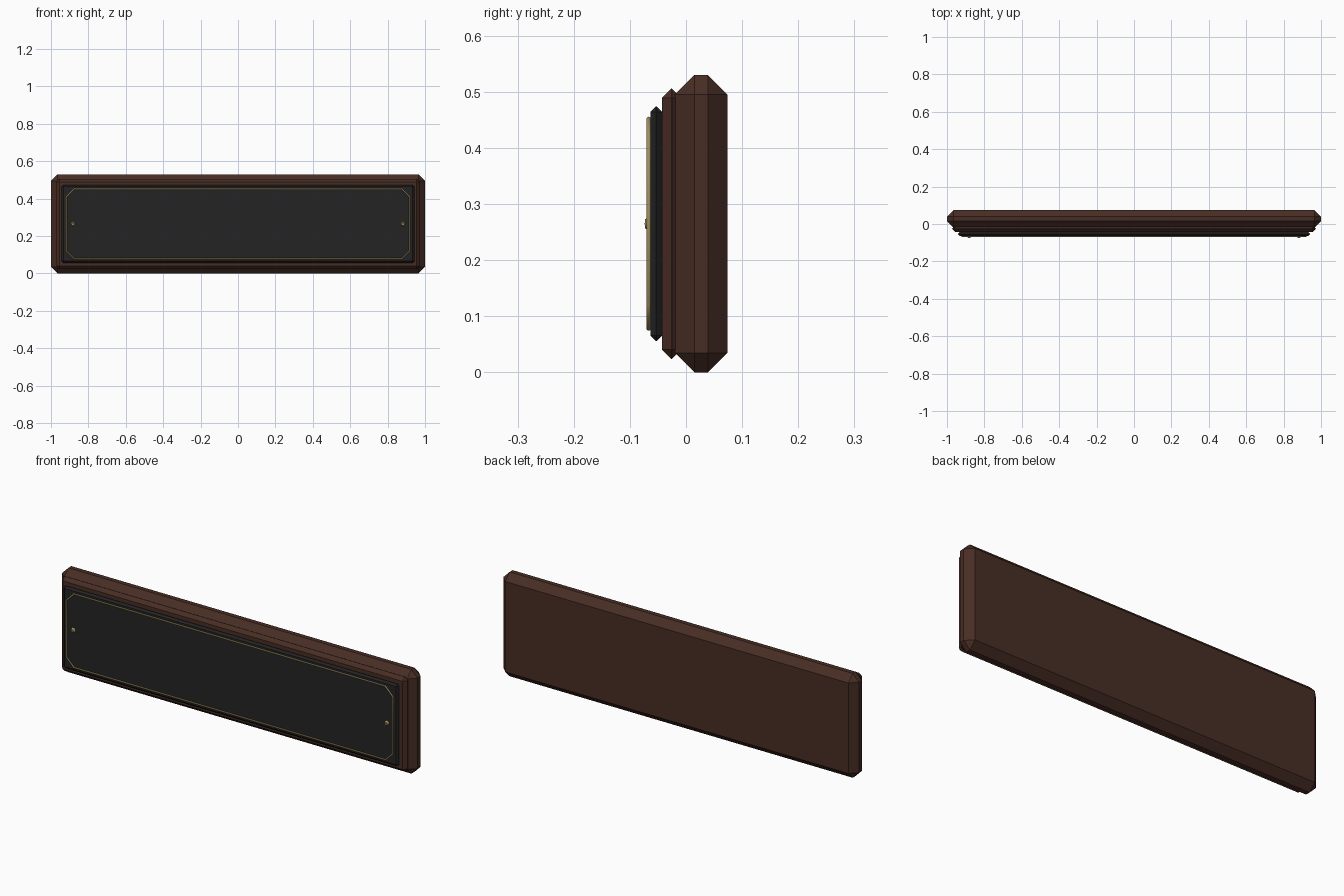
import bpy
import math

if "Cube" in bpy.data.objects:
    bpy.data.objects.remove(bpy.data.objects["Cube"])

MID_Z = 0.265


def make_material(name, colour):
    mat = bpy.data.materials.new(name)
    mat.use_nodes = True
    mat.diffuse_color = (*colour, 1)
    mat.node_tree.nodes["Principled BSDF"].inputs["Base Color"].default_value = (*colour, 1)
    return mat


wood = make_material("dark_brown_wood", (0.064, 0.027, 0.018))
black = make_material("black_plate", (0.017, 0.017, 0.017))
brass = make_material("brass", (0.36, 0.27, 0.11))


def bevelled_slab(name, width, height, front, back, bevel, mat):
    bpy.ops.mesh.primitive_cube_add(size=1, location=(0, (front + back) / 2, MID_Z))
    obj = bpy.context.object
    obj.name = name
    obj.scale = (width, back - front, height)
    bpy.ops.object.transform_apply(location=False, rotation=False, scale=True)
    mod = obj.modifiers.new("Bevel", "BEVEL")
    mod.width = bevel
    mod.segments = 1
    obj.data.materials.append(mat)
    return obj


# Stepped wooden board and the black plate on it
bevelled_slab("back_board", 2.0, 0.53, -0.02, 0.074, 0.035, wood)
bevelled_slab("raised_board", 1.945, 0.482, -0.043, -0.008, 0.017, wood)
bevelled_slab("face_plate", 1.885, 0.418, -0.063, -0.043, 0.0095, black)

# Thin brass border with cut corners
half_w, half_h, cut = 0.918, 0.187, 0.042
quarter = [(half_w, half_h - cut), (half_w - cut, half_h)]
outline = quarter + [(-x, z) for x, z in reversed(quarter)]
outline += [(-x, -z) for x, z in outline]
curve = bpy.data.curves.new("brass_border", "CURVE")
curve.dimensions = "3D"
curve.bevel_depth = 0.004
curve.bevel_resolution = 2
spline = curve.splines.new("POLY")
spline.points.add(len(outline) - 1)
for point, (x, z) in zip(spline.points, outline):
    point.co = (x, -0.0665, MID_Z + z, 1)
spline.use_cyclic_u = True
curve.materials.append(brass)
border = bpy.data.objects.new("brass_border", curve)
bpy.context.collection.objects.link(border)

# Slotted brass screws
for side, x in (("left", 0.882), ("right", -0.882)):
    bpy.ops.mesh.primitive_cone_add(vertices=12, radius1=0.013, radius2=0.008, depth=0.011,
                                    location=(x, -0.068, MID_Z), rotation=(math.pi / 2, 0, 0))
    head = bpy.context.object
    head.name = side + "_screw"
    head.data.materials.append(brass)
    slot = bevelled_slab(side + "_screw_slot", 0.012, 0.003, -0.0742, -0.0732, 0.0002, black)
    slot.location.x = x
